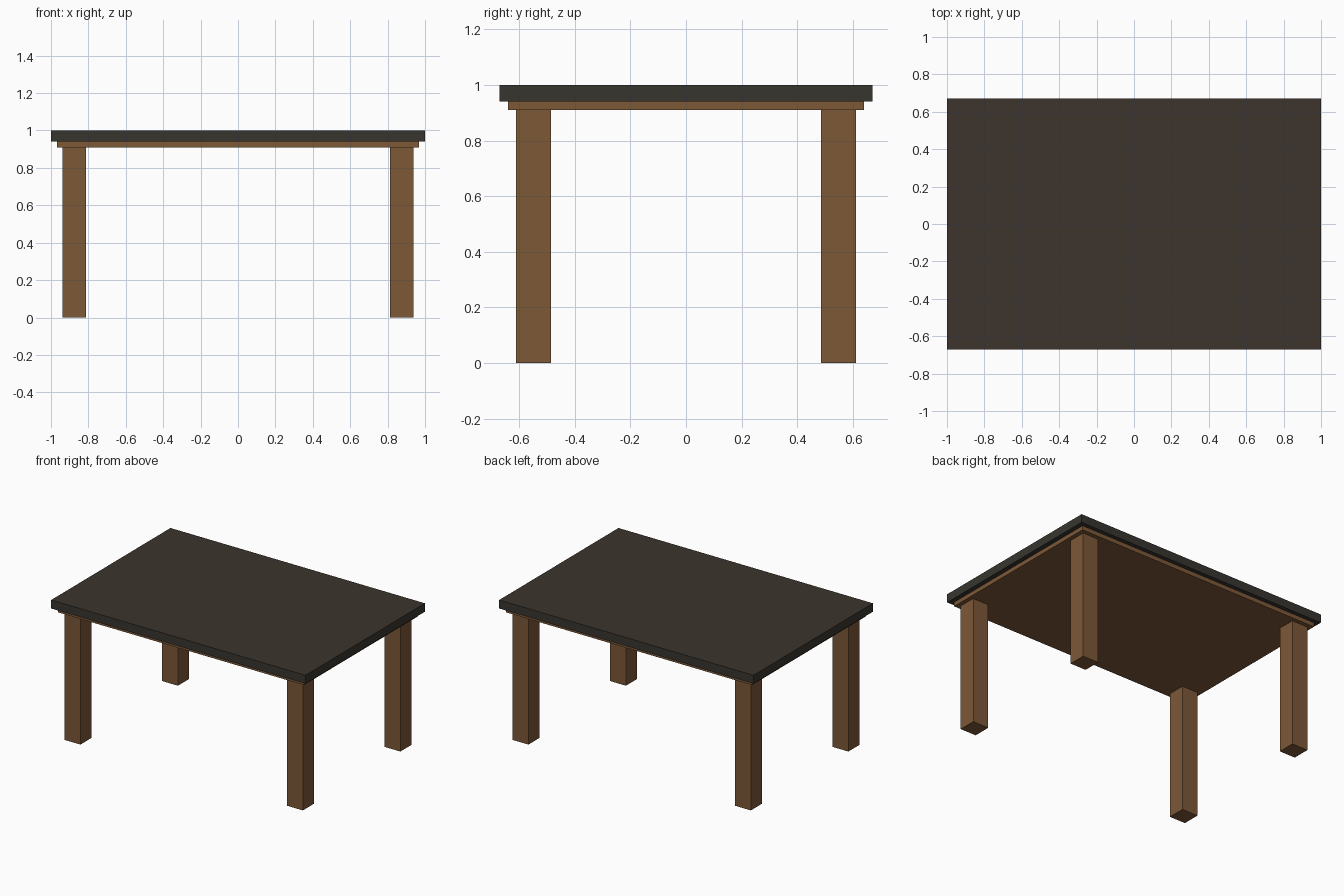
import bpy
import bmesh

cube = bpy.data.objects.get("Cube")
if cube:
    bpy.data.objects.remove(cube, do_unlink=True)


def material(name, rgb):
    mat = bpy.data.materials.new(name)
    mat.use_nodes = True
    color = (*rgb, 1.0)
    mat.diffuse_color = color
    mat.node_tree.nodes["Principled BSDF"].inputs["Base Color"].default_value = color
    return mat


def box(name, x, y, z, mats):
    """Box spanning the (low, high) pairs x, y and z."""
    bm = bmesh.new()
    bmesh.ops.create_cube(bm, size=1.0)
    for v in bm.verts:
        v.co = [r[1] if c > 0 else r[0] for c, r in zip(v.co, (x, y, z))]
    bm.normal_update()
    mesh = bpy.data.meshes.new(name)
    bm.to_mesh(mesh)
    bm.free()
    for m in mats:
        mesh.materials.append(m)
    obj = bpy.data.objects.new(name, mesh)
    bpy.context.collection.objects.link(obj)
    return obj


wood = material("brown wood", (0.205, 0.098, 0.039))
dark_top = material("dark brown top", (0.045, 0.034, 0.027))
dark_edge = material("dark grey edge", (0.039, 0.036, 0.028))

# Table top: the edges are slightly greyer than the upper face
top = box("table_top", (-1, 1), (-0.67, 0.67), (0.94, 1.0), [dark_edge, dark_top])
for face in top.data.polygons:
    face.material_index = 1 if face.normal.z > 0.5 else 0

# Thin wooden board under the top
box("under_board", (-0.967, 0.967), (-0.64, 0.64), (0.91, 0.94), [wood])

# Four square legs
for sx, side in ((1, "left"), (-1, "right")):
    for sy, end in ((-1, "front"), (1, "back")):
        x = sorted((sx * 0.812, sx * 0.937))
        y = sorted((sy * 0.485, sy * 0.61))
        box(f"{end}_{side}_leg", x, y, (0.0, 0.91), [wood])
